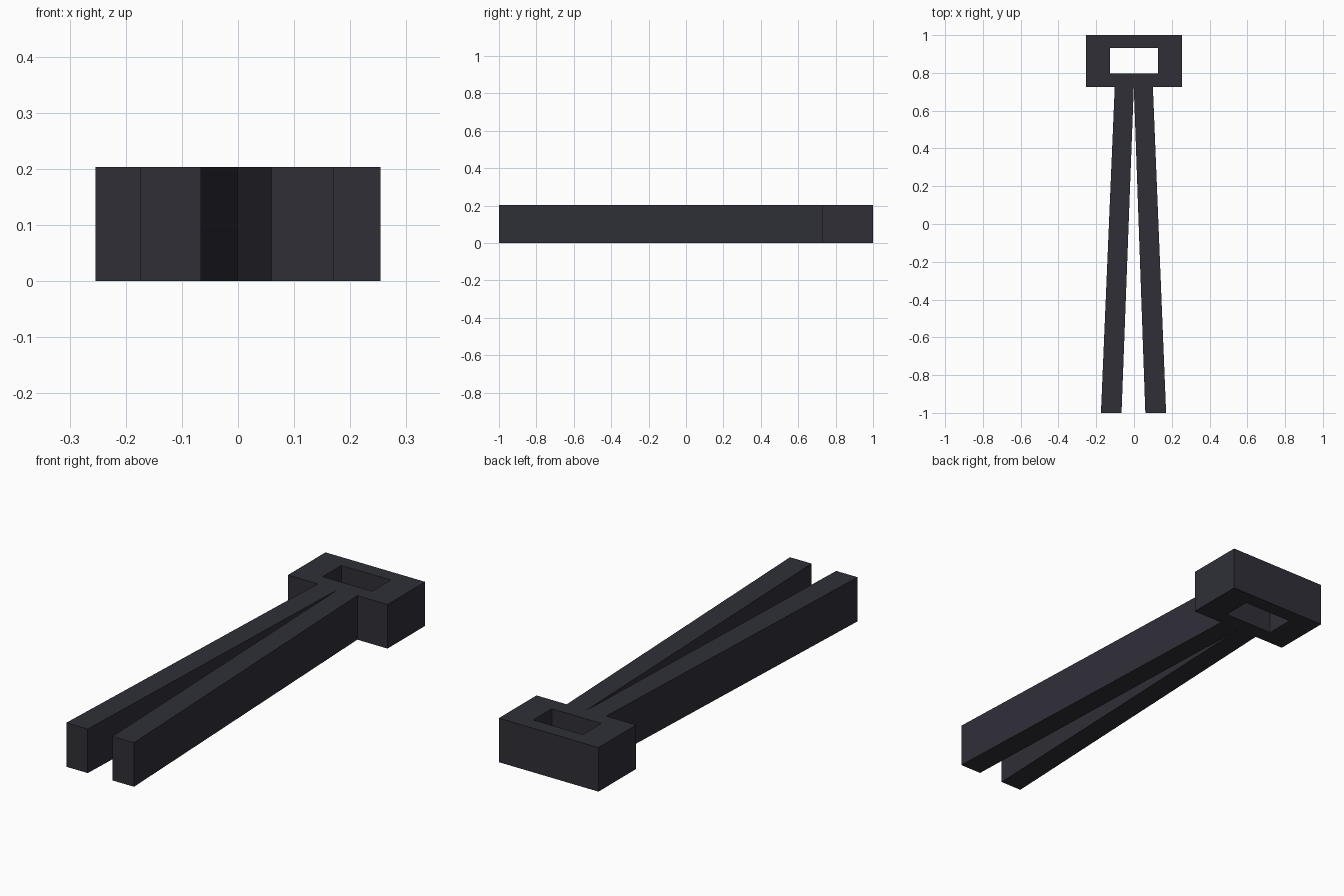
import bpy, bmesh

if "Cube" in bpy.data.objects:
    bpy.data.objects.remove(bpy.data.objects["Cube"])

HEIGHT = 0.203

dark = bpy.data.materials.new("dark slate")
dark.diffuse_color = (0.029, 0.028, 0.039, 1)
dark.use_nodes = True
dark.node_tree.nodes["Principled BSDF"].inputs["Base Color"].default_value = dark.diffuse_color


def finish(name, bm):
    bmesh.ops.recalc_face_normals(bm, faces=bm.faces)
    mesh = bpy.data.meshes.new(name)
    bm.to_mesh(mesh)
    bm.free()
    mesh.materials.append(dark)
    obj = bpy.data.objects.new(name, mesh)
    bpy.context.collection.objects.link(obj)
    return obj


def prism(name, outline):
    """Extrude a flat outline up to the common height."""
    bm = bmesh.new()
    bm.faces.new([bm.verts.new((x, y, 0)) for x, y in outline])
    up = bmesh.ops.extrude_face_region(bm, geom=bm.faces[:])["geom"]
    bmesh.ops.translate(bm, vec=(0, 0, HEIGHT),
                        verts=[v for v in up if isinstance(v, bmesh.types.BMVert)])
    return finish(name, bm)


def rect(x, y0, y1):
    return [(-x, y0), (x, y0), (x, y1), (-x, y1)]


def frame(name, outer, inner):
    """Rectangular block with a hole right through it."""
    bm = bmesh.new()
    rings = [[bm.verts.new((x, y, z)) for x, y in loop]
             for loop, z in ((outer, 0), (outer, HEIGHT), (inner, HEIGHT), (inner, 0))]
    for k in range(4):
        a, b = rings[k], rings[(k + 1) % 4]
        for i in range(4):
            j = (i + 1) % 4
            bm.faces.new((a[i], a[j], b[j], b[i]))
    return finish(name, bm)


# Head block with the rectangular slot
frame("head_frame", rect(0.254, 0.726, 1.0), rect(0.126, 0.797, 0.932))

# Two splayed legs that meet at the head
prism("left_leg", [(-0.175, -1), (-0.066, -1), (-0.001, 0.726), (-0.102, 0.726)])
prism("right_leg", [(0.06, -1), (0.17, -1), (0.1, 0.726), (-0.001, 0.726)])
